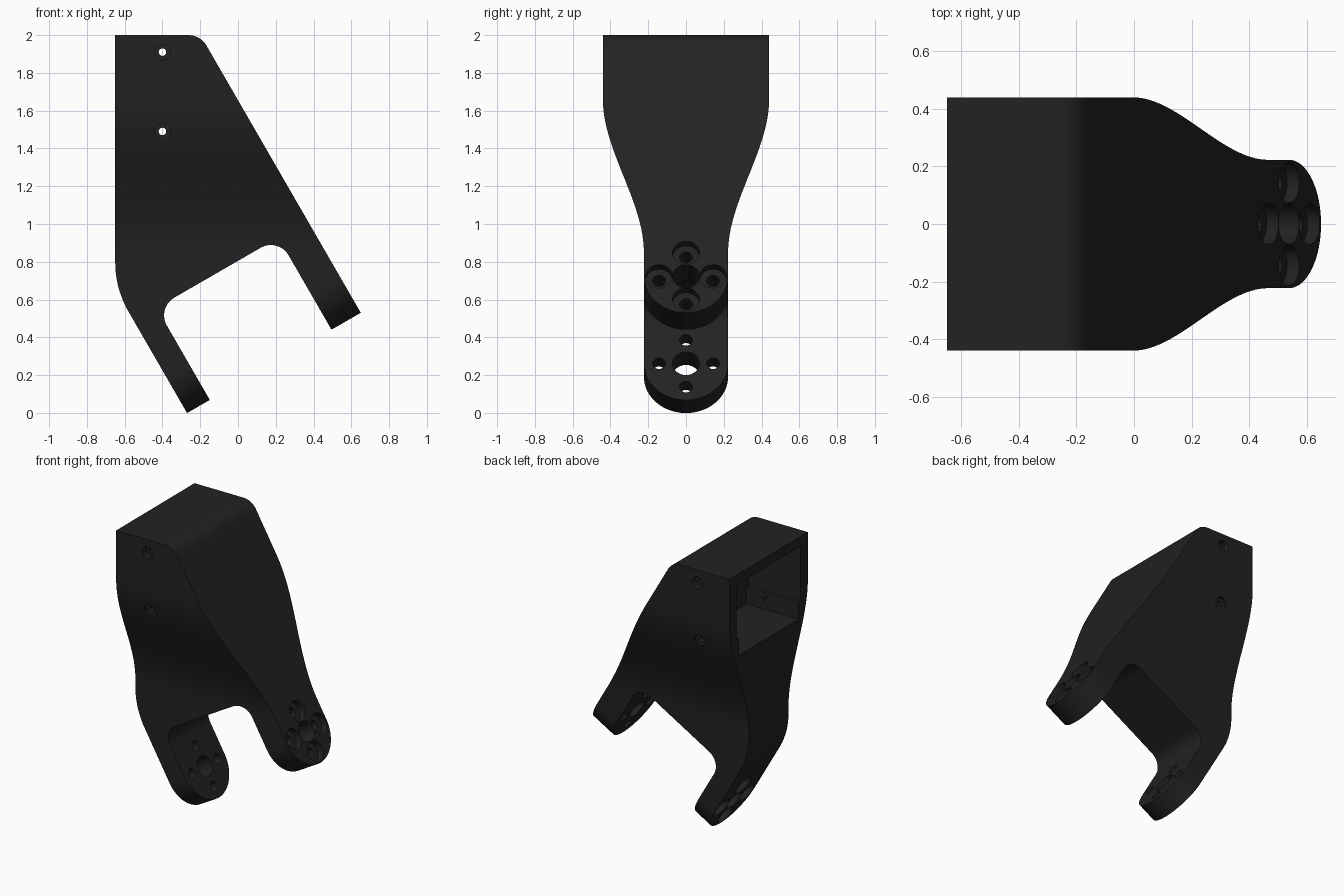
import bpy, bmesh, math
from mathutils import Vector, Matrix

if "Cube" in bpy.data.objects:
    bpy.data.objects.remove(bpy.data.objects["Cube"])

C, S = math.cos(math.radians(30)), 0.5
N = Vector((C, 0, S))          # axis of the bores through both fork arms
U = Vector((S, 0, -C))         # direction the fork arms point
Y = Vector((0, 1, 0))


def arm(s, d):
    """Fork coordinates (along arm, across arms) to front-view (x, z)."""
    return (U * s + N * d).x, (U * s + N * d).z


def rounded(points, steps=12):
    """Outline from (x, z, corner radius)."""
    out = []
    for i, (x, z, r) in enumerate(points):
        p = Vector((x, z))
        if r == 0:
            out.append(p)
            continue
        a = (Vector(points[i - 1][:2]) - p).normalized()
        b = (Vector(points[(i + 1) % len(points)][:2]) - p).normalized()
        half = a.angle(b) / 2
        t = r / math.tan(half)
        centre = p + (a + b).normalized() * (r / math.sin(half))
        v0, v1 = p + a * t - centre, p + b * t - centre
        sweep = v0.angle(v1)
        for k in range(steps + 1):
            f = k / steps
            out.append(centre + (v0 * math.sin((1 - f) * sweep) + v1 * math.sin(f * sweep)) / math.sin(sweep))
    return out


def prism(name, outline, ax, ay, axis, half):
    """Extrude a 2D outline by half on both sides of the origin along axis."""
    bm = bmesh.new()
    face = bm.faces.new([bm.verts.new(ax * p[0] + ay * p[1] - axis * half) for p in outline])
    ext = bmesh.ops.extrude_face_region(bm, geom=[face])
    verts = [g for g in ext['geom'] if isinstance(g, bmesh.types.BMVert)]
    bmesh.ops.translate(bm, verts=verts, vec=axis * 2 * half)
    bmesh.ops.recalc_face_normals(bm, faces=bm.faces[:])
    return add(name, bm)


def add(name, bm):
    me = bpy.data.meshes.new(name)
    bm.to_mesh(me)
    bm.free()
    ob = bpy.data.objects.new(name, me)
    bpy.context.collection.objects.link(ob)
    return ob


def cylinder(centre, axis, radius, depth, sides=32):
    bm = bmesh.new()
    m = Matrix.Translation(centre) @ axis.to_track_quat('Z', 'Y').to_matrix().to_4x4()
    bmesh.ops.create_cone(bm, cap_ends=True, segments=sides, radius1=radius,
                          radius2=radius, depth=depth, matrix=m)
    return add("cutter", bm)


def box(x0, x1, y0, y1, z0, z1):
    bm = bmesh.new()
    m = Matrix.Translation(((x0 + x1) / 2, (y0 + y1) / 2, (z0 + z1) / 2)) @ \
        Matrix.Diagonal((x1 - x0, y1 - y0, z1 - z0, 1))
    bmesh.ops.create_cube(bm, size=1, matrix=m)
    return add("cutter", bm)


def boolean(cutter, op='DIFFERENCE'):
    bpy.context.view_layer.objects.active = body
    mod = body.modifiers.new("cut", 'BOOLEAN')
    mod.object, mod.operation, mod.solver = cutter, op, 'EXACT'
    bpy.ops.object.modifier_apply(modifier=mod.name)
    bpy.data.objects.remove(cutter)


X, Z = Vector((1, 0, 0)), Vector((0, 0, 1))
TIP, R = -0.134, 0.223
D0, D1, D2, D3, SLOT = -0.234, -0.095, 0.649, 0.828, -0.697

# Bracket outline seen from the front, with the two-armed fork
outline = rounded([
    (-0.65, 2, 0), (-0.199, 2, 0.11),
    (*arm(TIP, D3), 0), (*arm(TIP, D2), 0),
    (*arm(SLOT, D2), 0.108), (*arm(SLOT, D1), 0.108),
    (*arm(TIP, D1), 0), (*arm(TIP, D0), 0),
    (-0.65, 0.658, 0.52)])
body = prism("fork_bracket", outline, X, Z, Y, 0.6)

# Side taper: wide housing flowing into the narrow fork
side = [(R, -0.2)]
for k in range(33):
    t = k / 32
    side.append((R + (0.44 - R) * t * t * (3 - 2 * t), 0.85 + 0.81 * t))
side.append((0.44, 2.2))
side += [(-y, z) for y, z in reversed(side)]
boolean(prism("taper", side, Y, Z, X, 1), 'INTERSECT')

# Round arm ends
SC = TIP - R
end = [(-0.6, SC), (-R - 0.0005, SC)]
end += [(-R * math.cos(math.pi * k / 40), SC + R * math.sin(math.pi * k / 40)) for k in range(1, 40)]
end += [(R + 0.0005, SC), (0.6, SC), (0.6, SC + 0.5), (-0.6, SC + 0.5)]
boolean(prism("end_cut", end, Y, U, N, 2))

# Bores: centre hole and four counterbored screw holes through each arm
for outer, inner, way in ((D0, D1, -1), (D3, D2, 1)):
    mid, thick = (outer + inner) / 2, abs(outer - inner)
    boolean(cylinder(U * SC + N * mid, N, 0.071, thick + 0.1))
    for k in range(4):
        a = k * math.pi / 2
        p = U * (SC + 0.143 * math.cos(a)) + Y * (0.143 * math.sin(a))
        boolean(cylinder(p + N * mid, N, 0.034, thick + 0.1, 24))
        boolean(cylinder(p + N * outer, N, 0.071, 0.096))

# Housing pocket open to the left, with narrow ledges along its floor
boolean(box(-0.8, -0.24, -0.36, 0.36, 1.54, 1.93))
boolean(box(-0.8, -0.24, -0.335, 0.335, 1.42, 1.60))

# Counterbored screw holes in the housing sides
for sy in (-1, 1):
    for z in (1.49, 1.91):
        boolean(cylinder(Vector((-0.40, sy * 0.40, z)), Y, 0.02, 0.2, 20))
        boolean(cylinder(Vector((-0.40, sy * 0.44, z)), Y, 0.042, 0.08, 24))

# Dark plastic
mat = bpy.data.materials.new("dark_plastic")
mat.diffuse_color = (0.016, 0.016, 0.016, 1)
mat.use_nodes = True
mat.node_tree.nodes["Principled BSDF"].inputs["Base Color"].default_value = mat.diffuse_color
body.data.materials.clear()
body.data.materials.append(mat)
bpy.ops.object.select_all(action='DESELECT')
body.select_set(True)
bpy.context.view_layer.objects.active = body
bpy.ops.object.shade_smooth_by_angle(angle=math.radians(28))
